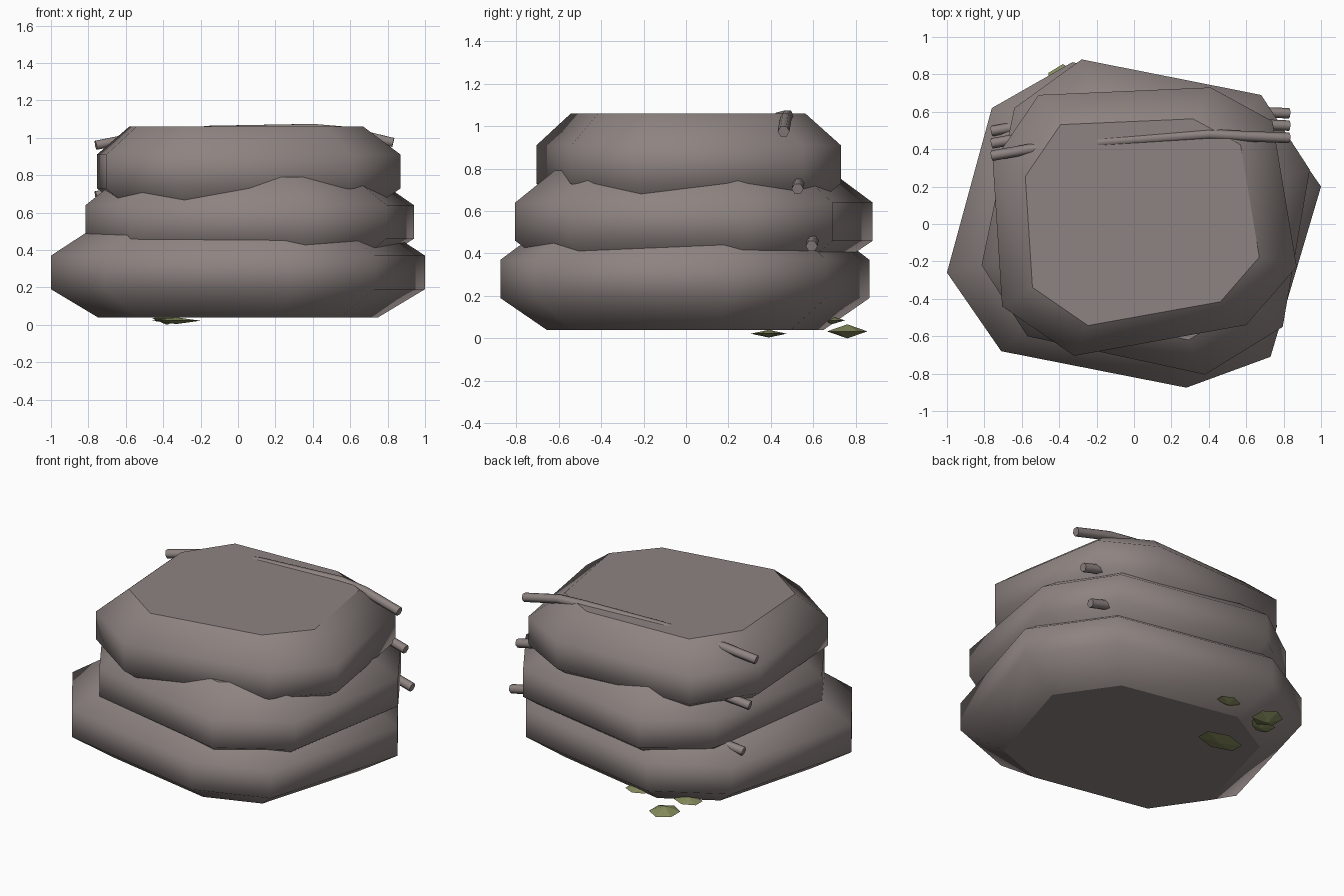
import bpy
import bmesh
from mathutils import Vector

cube = bpy.data.objects.get("Cube")
if cube:
    bpy.data.objects.remove(cube, do_unlink=True)


def material(name, color):
    m = bpy.data.materials.new(name)
    m.use_nodes = True
    m.diffuse_color = color
    m.node_tree.nodes["Principled BSDF"].inputs["Base Color"].default_value = color
    return m


stone = material("warm grey", (0.27, 0.23, 0.22, 1))
moss = material("moss green", (0.24, 0.26, 0.11, 1))


def finish(bm, name, mat):
    bmesh.ops.recalc_face_normals(bm, faces=bm.faces)
    mesh = bpy.data.meshes.new(name)
    bm.to_mesh(mesh)
    bm.free()
    mesh.materials.append(mat)
    obj = bpy.data.objects.new(name, mesh)
    bpy.context.collection.objects.link(obj)
    return obj


def loft(bm, rings):
    """Bridge rings of points with smooth walls and flat end caps."""
    loops = [[bm.verts.new(p) for p in ring] for ring in rings]
    n = len(loops[0])
    for a, b in zip(loops, loops[1:]):
        for i in range(n):
            j = (i + 1) % n
            bm.faces.new((a[i], a[j], b[j], b[i])).smooth = True
    bm.faces.new(loops[0][::-1])
    bm.faces.new(loops[-1])


# Chamfered irregular slabs: outline at the widest band, bottom height
PROFILE = ((0, 0.75), (0.15, 1), (0.33, 1), (0.48, 0.77))


def slab(name, outline, base):
    bm = bmesh.new()
    loft(bm, [[(x * s, y * s, base + z) for x, y in outline] for z, s in PROFILE])
    return finish(bm, name, stone)


slab("bottom_slab", [(-1, -0.26), (-0.71, -0.68), (0.28, -0.875), (0.73, -0.71),
                     (1, 0.2), (0.68, 0.66), (-0.33, 0.865), (-0.76, 0.62)], 0.04)
slab("middle_slab", [(-0.815, -0.22), (-0.57, -0.6), (0.38, -0.805), (0.795, -0.55),
                     (0.94, 0.29), (0.68, 0.69), (-0.28, 0.88), (-0.64, 0.62)], 0.31)
slab("top_slab", [(-0.755, 0.33), (-0.705, -0.44), (-0.32, -0.705), (0.6, -0.54),
                  (0.87, -0.23), (0.74, 0.55), (0.41, 0.73), (-0.51, 0.69)], 0.58)

# Bent rods running through each slab
PATH = [Vector(p) for p in ((-0.76, 0.365, 0.96), (-0.56, 0.40, 1.0), (-0.15, 0.44, 1.04),
                            (0.4, 0.48, 1.05), (0.58, 0.47, 1.035), (0.83, 0.46, 0.975))]
for k, name in enumerate(("top", "middle", "bottom")):
    curve = bpy.data.curves.new(name + "_rod", "CURVE")
    curve.dimensions = "3D"
    curve.bevel_depth = 0.028
    curve.bevel_resolution = 1
    curve.use_fill_caps = True
    spline = curve.splines.new("POLY")
    spline.points.add(len(PATH) - 1)
    for point, p in zip(spline.points, PATH):
        q = p + k * Vector((0, 0.066, -0.27))
        point.co = (*q, 1)
    curve.materials.append(stone)
    rod = bpy.data.objects.new(name + "_rod", curve)
    bpy.context.collection.objects.link(rod)

# Flat faceted moss tufts under the back edge: centre, half sizes
TUFTS = [((-0.33, 0.39, 0.022), (0.15, 0.085, 0.018)),
         ((-0.38, 0.76, 0.033), (0.09, 0.095, 0.033)),
         ((-0.14, 0.69, 0.085), (0.08, 0.06, 0.018)),
         ((-0.45, 0.62, 0.07), (0.09, 0.07, 0.02))]
for i, (centre, size) in enumerate(TUFTS):
    bm = bmesh.new()
    bmesh.ops.create_uvsphere(bm, u_segments=6, v_segments=2, radius=1)
    bmesh.ops.scale(bm, vec=size, verts=bm.verts)
    bmesh.ops.translate(bm, vec=centre, verts=bm.verts)
    finish(bm, f"moss_tuft_{i + 1}", moss)
